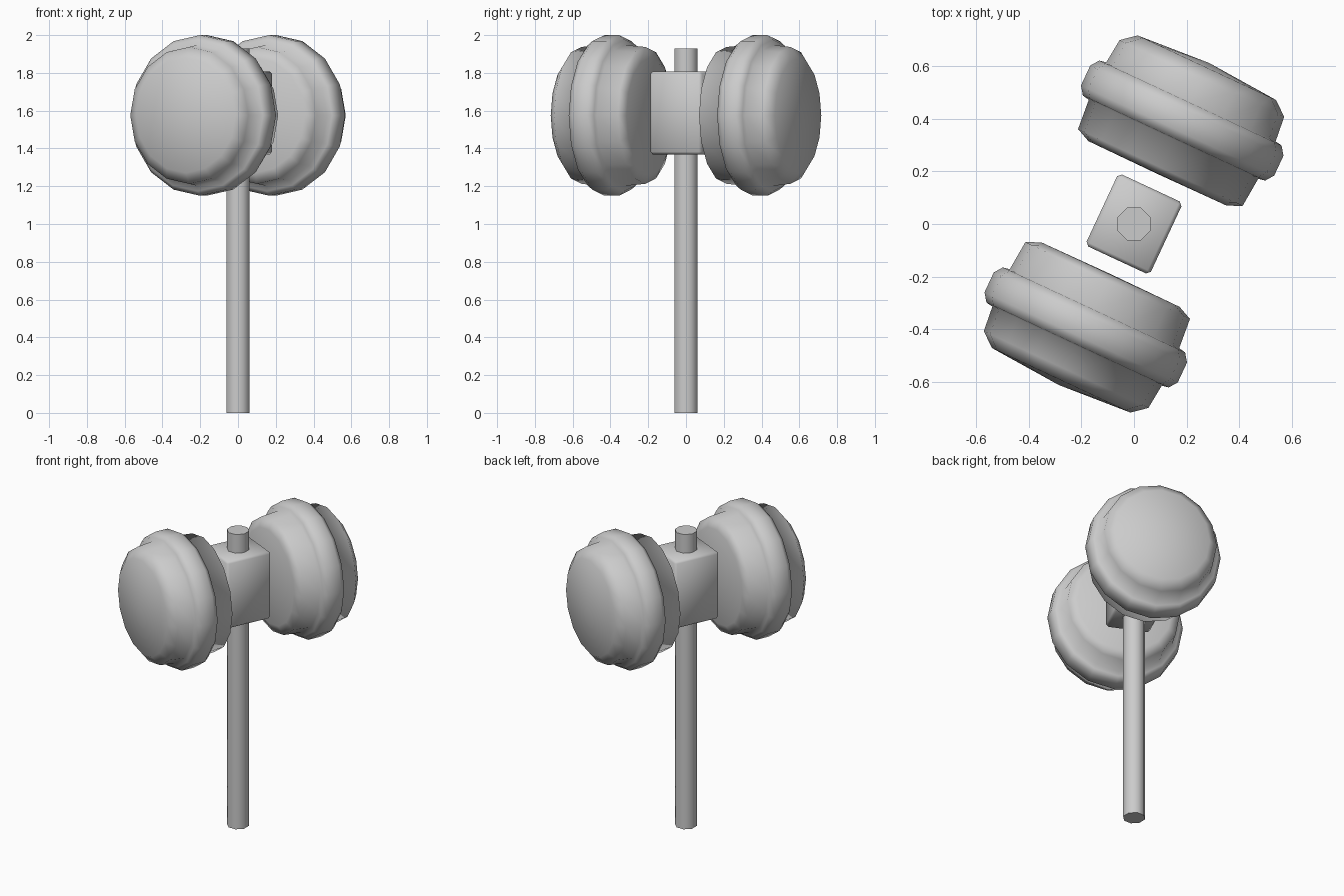
import bpy, bmesh, math
from mathutils import Matrix

if "Cube" in bpy.data.objects:
    bpy.data.objects.remove(bpy.data.objects["Cube"])

ANGLE = math.radians(-25)   # twist of the hammer head about the handle
HEAD_Z = 1.575

grey = bpy.data.materials.new("plain_grey")
grey.diffuse_color = (0.6, 0.6, 0.6, 1)
grey.use_nodes = True
grey.node_tree.nodes["Principled BSDF"].inputs["Base Color"].default_value = grey.diffuse_color


def finish(name, bm, angle):
    bmesh.ops.recalc_face_normals(bm, faces=bm.faces)
    me = bpy.data.meshes.new(name)
    bm.to_mesh(me)
    bm.free()
    ob = bpy.data.objects.new(name, me)
    bpy.context.collection.objects.link(ob)
    me.materials.append(grey)
    bpy.ops.object.select_all(action='DESELECT')
    ob.select_set(True)
    bpy.context.view_layer.objects.active = ob
    bpy.ops.object.shade_smooth_by_angle(angle=math.radians(angle))
    return ob


def lathe(bm, profile, sides, offset=0.0):
    """Revolve (height, radius) pairs about z; zero radius closes an end."""
    rings = []
    for h, r in profile:
        if r == 0:
            rings.append([bm.verts.new((0, 0, h))] * sides)
        else:
            rings.append([bm.verts.new((r * math.cos(offset + 2 * math.pi * i / sides),
                                        r * math.sin(offset + 2 * math.pi * i / sides), h))
                          for i in range(sides)])
    for a, b in zip(rings, rings[1:]):
        for i in range(sides):
            j = (i + 1) % sides
            bm.faces.new(list(dict.fromkeys((a[i], a[j], b[j], b[i]))))


# Two drum-shaped striking heads, each with a raised band
drum = [(0.21, 0), (0.212, 0.29), (0.237, 0.345), (0.355, 0.355),
        (0.36, 0.382), (0.392, 0.405), (0.475, 0.405), (0.507, 0.382),
        (0.512, 0.355), (0.61, 0.345), (0.655, 0.29), (0.675, 0)]
for name, turn in (("back_striking_head", 0), ("front_striking_head", math.pi)):
    bm = bmesh.new()
    lathe(bm, drum, 16)
    # lay the drum along +y, stretch it slightly in height, then twist it
    m = (Matrix.Translation((0, 0, HEAD_Z))
         @ Matrix.Rotation(ANGLE + turn, 4, 'Z')
         @ Matrix.Diagonal((1, 1, 1.05, 1))
         @ Matrix.Rotation(math.radians(-90), 4, 'X'))
    bm.transform(m)
    finish(name, bm, 75)

# Centre block between the heads
bm = bmesh.new()
bmesh.ops.create_cube(bm, size=1)
bm.transform(Matrix.Diagonal((0.27, 0.302, 0.44, 1)))
bmesh.ops.bevel(bm, geom=bm.edges[:], offset=0.014, segments=1, affect='EDGES')
bm.transform(Matrix.Translation((0, 0, 1.588)) @ Matrix.Rotation(ANGLE, 4, 'Z'))
finish("centre_block", bm, 60)

# Eight-sided handle passing through the block
bm = bmesh.new()
lathe(bm, [(0, 0), (0, 0.067), (0.25, 0.067), (1.93, 0.067), (1.93, 0)], 8, math.pi / 8)
finish("handle", bm, 60)
